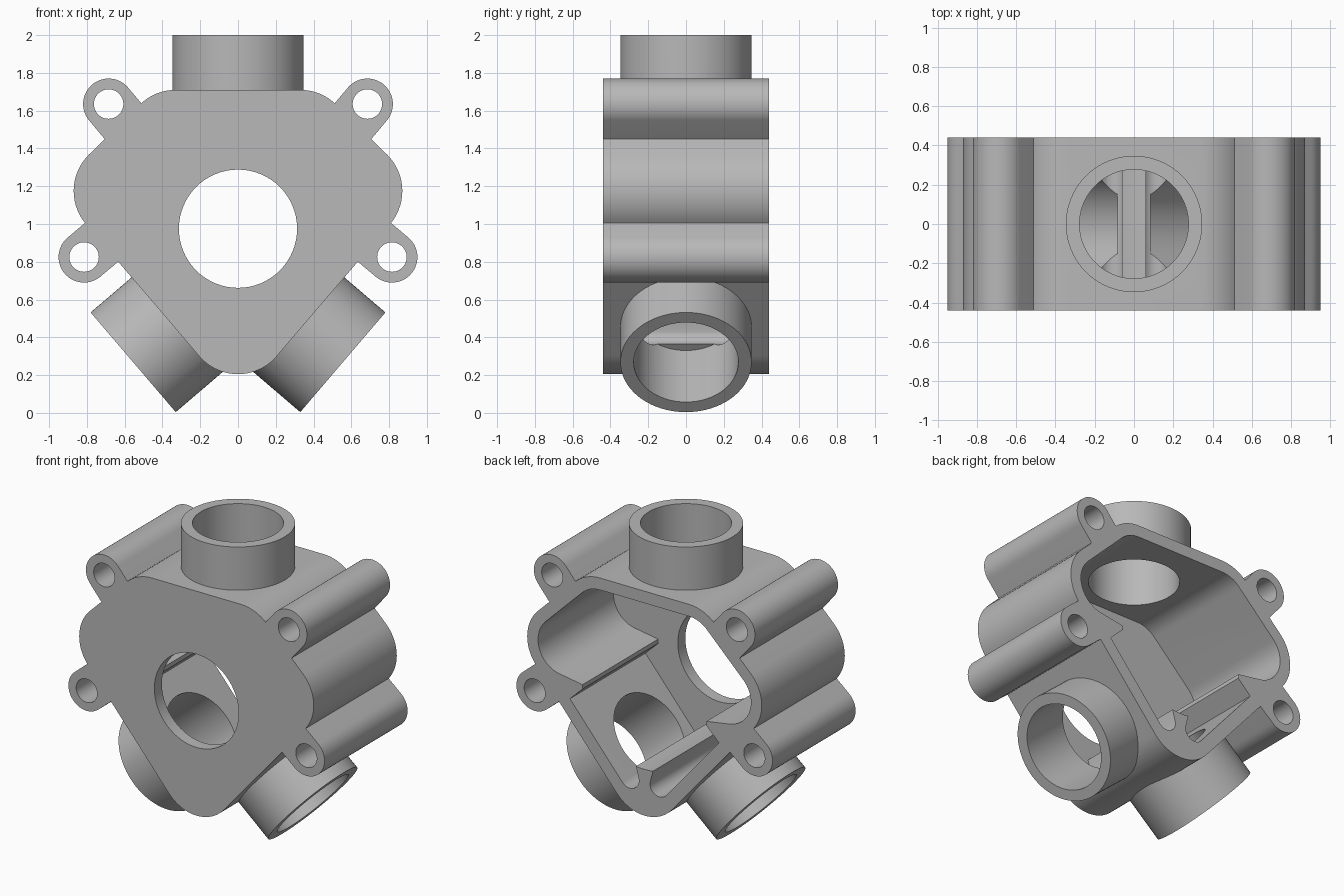
import bpy, bmesh
from math import sin, cos, pi, radians
from mathutils import Vector, Matrix
from mathutils.geometry import convex_hull_2d

cube = bpy.data.objects.get("Cube")
if cube:
    bpy.data.objects.remove(cube)

HALF = 0.44          # half depth of the casting
FLOOR = -0.36        # inner face of the front wall
AXIS = (0, 0.975)    # rotor axis in x, z
TILT = radians(-40.5)
PORT = Vector((cos(TILT), sin(TILT)))   # direction of a lower port


def circle(x, z, r, n=64):
    return [(x + r * cos(2 * pi * i / n), z + r * sin(2 * pi * i / n)) for i in range(n)]


def hull(points):
    return [points[i] for i in convex_hull_2d([Vector(p) for p in points])]


def finish(name, bm):
    bmesh.ops.recalc_face_normals(bm, faces=bm.faces)
    mesh = bpy.data.meshes.new(name)
    bm.to_mesh(mesh)
    bm.free()
    obj = bpy.data.objects.new(name, mesh)
    bpy.context.collection.objects.link(obj)
    return obj


def prism(name, outline, y0=-HALF, y1=HALF):
    """Extrude an x, z outline along y."""
    bm = bmesh.new()
    face = bm.faces.new([bm.verts.new((x, y0, z)) for x, z in outline])
    side = bmesh.ops.extrude_face_region(bm, geom=[face])["geom"]
    verts = [v for v in side if isinstance(v, bmesh.types.BMVert)]
    bmesh.ops.translate(bm, verts=verts, vec=(0, y1 - y0, 0))
    return finish(name, bm)


def rod(name, start, end, r):
    """Cylinder between two x, z points in the middle plane."""
    a, b = Vector((start[0], 0, start[1])), Vector((end[0], 0, end[1]))
    turn = (b - a).to_track_quat('Z', 'Y').to_matrix().to_4x4()
    bm = bmesh.new()
    bmesh.ops.create_cone(bm, cap_ends=True, segments=80, radius1=r, radius2=r,
                          depth=(b - a).length,
                          matrix=Matrix.Translation((a + b) / 2) @ turn)
    return finish(name, bm)


def combine(target, other, operation):
    mod = target.modifiers.new(operation.lower(), 'BOOLEAN')
    mod.operation = operation
    mod.solver = 'EXACT'
    mod.object = other
    bpy.context.view_layer.objects.active = target
    bpy.ops.object.modifier_apply(modifier=mod.name)
    bpy.data.objects.remove(other)


def lobes(r, bottom):
    """Points round the two top corners and two side lobes, plus a bottom."""
    pts = list(bottom)
    for s in (-1, 1):
        pts += circle(s * 0.33, 1.44, r) + circle(s * 0.6, 1.175, r)
    return hull(pts)


# Outer body
housing = prism("valve_housing", lobes(0.27, circle(0, 0.475, 0.27)))

# Bolt ears and port tubes
ears = [((0.685, 1.635), (-0.643, -0.766)), ((0.815, 0.825), (-0.766, 0.643))]
port_end = Vector((0.555, 0.268))
for s in (-1, 1):
    for (cx, cz), (dx, dz) in ears:
        root = circle(s * (cx + 0.22 * dx), cz + 0.22 * dz, 0.135)
        combine(housing, prism("bolt_ear", hull(circle(s * cx, cz, 0.135) + root)), 'UNION')
    start = port_end - PORT * 0.4
    combine(housing, rod("lower_port", (s * start.x, start.y),
                         (s * port_end.x, port_end.y), 0.347), 'UNION')
combine(housing, rod("top_port", (0, 1.6), (0, 2), 0.347), 'UNION')

# Upper chamber and rotor chamber, open at the back
chamber = lobes(0.19, [(-0.458, 0.96), (0.458, 0.96)])
combine(housing, prism("upper_chamber", chamber, FLOOR, 0.6), 'DIFFERENCE')
combine(housing, prism("rotor_chamber", circle(*AXIS, 0.46, 96), FLOOR, 0.6), 'DIFFERENCE')

# Side pockets, leaving a flared rib between them and a lip above each
arc = [(0.11 + 0.07 * cos(a), 0.43 + 0.07 * sin(a))
       for a in (pi + (pi + TILT) * i / 16 for i in range(17))]
pocket = arc + [(0.553, 0.841), (0.455, 0.935), (0.2, 0.8), (0.065, 0.53)]
for s in (-1, 1):
    outline = [(s * x, z) for x, z in pocket]
    combine(housing, prism("side_pocket", outline, FLOOR, 0.6), 'DIFFERENCE')

# Bores of the ports, bolt holes and shaft hole
combine(housing, rod("top_bore", (0, 1.45), (0, 2.1), 0.277), 'DIFFERENCE')
for s in (-1, 1):
    a, b = port_end - PORT * 0.42, port_end + PORT * 0.1
    combine(housing, rod("lower_bore", (s * a.x, a.y), (s * b.x, b.y), 0.277), 'DIFFERENCE')
    for (cx, cz), _ in ears:
        combine(housing, prism("bolt_hole", circle(s * cx, cz, 0.078, 48), -0.6, 0.6), 'DIFFERENCE')
combine(housing, prism("shaft_hole", circle(*AXIS, 0.313), -0.6, -0.2), 'DIFFERENCE')

# Plain grey material
grey = bpy.data.materials.new("plain_grey")
grey.use_nodes = True
colour = (0.48, 0.48, 0.48, 1)
grey.diffuse_color = colour
grey.node_tree.nodes["Principled BSDF"].inputs["Base Color"].default_value = colour
housing.data.materials.clear()
housing.data.materials.append(grey)
for poly in housing.data.polygons:
    poly.material_index = 0

bpy.ops.object.select_all(action='DESELECT')
housing.select_set(True)
bpy.context.view_layer.objects.active = housing
bpy.ops.object.shade_smooth_by_angle(angle=radians(25))
